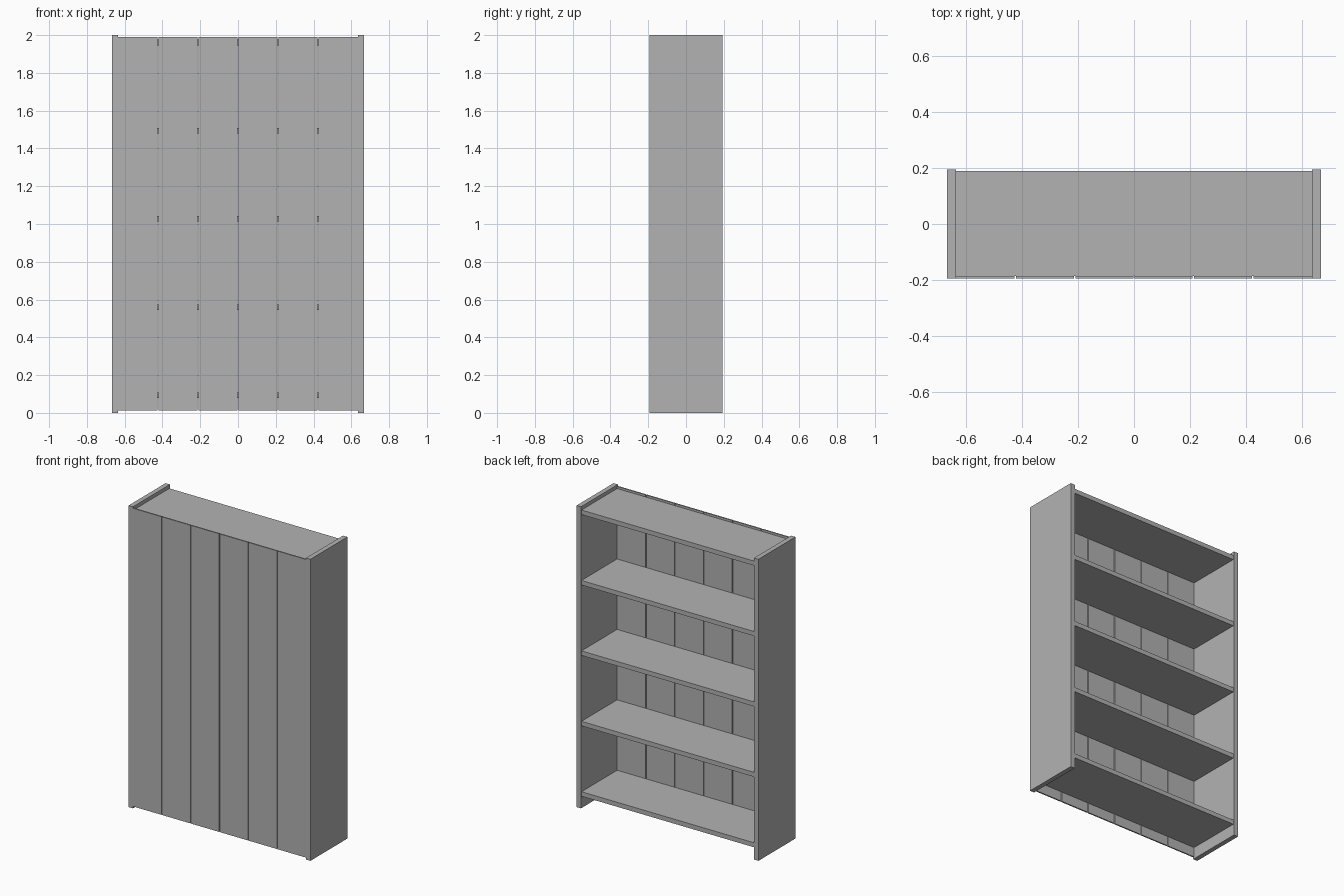
import bpy

cube = bpy.data.objects.get("Cube")
if cube:
    bpy.data.objects.remove(cube, do_unlink=True)

# Single plain grey finish
grey = bpy.data.materials.new("plain_grey")
grey.use_nodes = True
colour = (0.448, 0.448, 0.448, 1.0)
grey.diffuse_color = colour
grey.node_tree.nodes["Principled BSDF"].inputs["Base Color"].default_value = colour


def board(name, x, y, z):
    """Box board spanning the given (low, high) ranges."""
    spans = (x, y, z)
    bpy.ops.mesh.primitive_cube_add(size=1, location=[(a + b) / 2 for a, b in spans])
    obj = bpy.context.object
    obj.name = name
    obj.scale = [b - a for a, b in spans]
    bpy.ops.object.transform_apply(location=False, rotation=False, scale=True)
    obj.data.materials.append(grey)
    return obj


HALF_W, HALF_D, HEIGHT = 0.667, 0.194, 2.0
INNER = 0.635            # inner face of the side panels
PLANK_IN = -0.185        # inner face of the plank wall

# Side panels
board("left_side_panel", (INNER, HALF_W), (-HALF_D, HALF_D), (0, HEIGHT))
board("right_side_panel", (-HALF_W, -INNER), (-HALF_D, HALF_D), (0, HEIGHT))

# Five evenly spaced shelves
SHELF_T, FIRST, STEP = 0.03, 0.093, 0.467
for i in range(5):
    z = FIRST + i * STEP
    board(f"shelf_{i + 1}", (-INNER, INNER), (PLANK_IN, 0.188),
          (z - SHELF_T / 2, z + SHELF_T / 2))

# Wall of six upright planks with narrow gaps between them
COUNT, GAP = 6, 0.005
pitch = 2 * INNER / COUNT
for i in range(COUNT):
    x0 = -INNER + i * pitch + (GAP / 2 if i > 0 else 0)
    x1 = -INNER + (i + 1) * pitch - (GAP / 2 if i < COUNT - 1 else 0)
    board(f"wall_plank_{i + 1}", (x0, x1), (-HALF_D, PLANK_IN), (0.013, 1.99))
